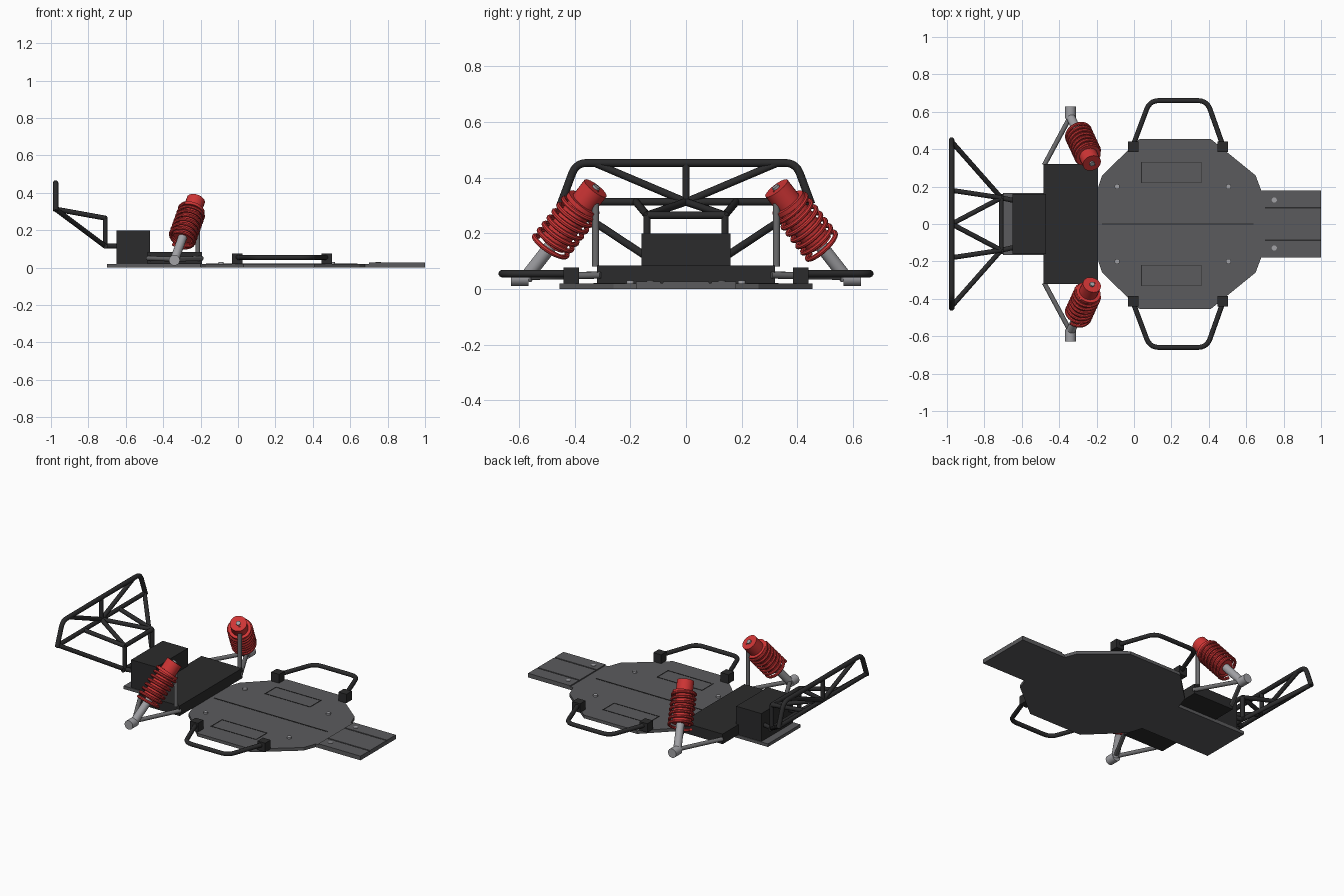
import bpy, bmesh, math
from mathutils import Vector

if "Cube" in bpy.data.objects:
    bpy.data.objects.remove(bpy.data.objects["Cube"], do_unlink=True)


def material(name, rgb):
    m = bpy.data.materials.new(name)
    m.use_nodes = True
    m.diffuse_color = (*rgb, 1)
    m.node_tree.nodes["Principled BSDF"].inputs["Base Color"].default_value = (*rgb, 1)
    return m


GREY = material("plate grey", (0.105, 0.105, 0.11))
BLACK = material("black", (0.024, 0.024, 0.025))
RED = material("red", (0.62, 0.035, 0.035))
STEEL = material("arm grey", (0.15, 0.15, 0.155))
SILVER = material("light metal", (0.36, 0.36, 0.38))


def finish(name, bm, mat, smooth=False):
    mesh = bpy.data.meshes.new(name)
    bmesh.ops.recalc_face_normals(bm, faces=bm.faces)
    bm.to_mesh(mesh)
    bm.free()
    mesh.materials.append(mat)
    ob = bpy.data.objects.new(name, mesh)
    bpy.context.collection.objects.link(ob)
    if smooth:
        bpy.ops.object.select_all(action="DESELECT")
        ob.select_set(True)
        bpy.context.view_layer.objects.active = ob
        bpy.ops.object.shade_smooth_by_angle(angle=math.radians(40))
    return ob


def box(name, lo, hi, mat):
    bm = bmesh.new()
    bmesh.ops.create_cube(bm, size=1)
    for v in bm.verts:
        v.co = [lo[i] + (v.co[i] + 0.5) * (hi[i] - lo[i]) for i in range(3)]
    return finish(name, bm, mat)


def tube(name, points, r, mat, sides=12):
    """Sweep a capped round section along a path."""
    pts = [Vector(p) for p in points]
    bm = bmesh.new()
    rings, normal = [], None
    for i, p in enumerate(pts):
        a = (p - pts[i - 1]).normalized() if i else None
        b = (pts[i + 1] - p).normalized() if i < len(pts) - 1 else None
        t = ((a or b) + (b or a)).normalized()
        if normal is None:
            normal = t.orthogonal()
        normal = (normal - t * normal.dot(t)).normalized()
        side = t.cross(normal)
        turns = [math.tau * k / sides for k in range(sides)]
        rings.append([bm.verts.new(p + r * (normal * math.cos(q) + side * math.sin(q)))
                      for q in turns])
    for r0, r1 in zip(rings, rings[1:]):
        for k in range(sides):
            n = (k + 1) % sides
            bm.faces.new((r0[k], r0[n], r1[n], r1[k]))
    bm.faces.new(rings[0])
    bm.faces.new(rings[-1])
    return finish(name, bm, mat, True)


def rounded(points, r, steps=5):
    """Round the inner corners of a path."""
    pts = [Vector(p) for p in points]
    out = [pts[0]]
    for a, p, b in zip(pts, pts[1:], pts[2:]):
        s, e = p + (a - p).normalized() * r, p + (b - p).normalized() * r
        for k in range(steps + 1):
            t = k / steps
            out.append(s * (1 - t) ** 2 + p * 2 * t * (1 - t) + e * t * t)
    return out + [pts[-1]]


# Chassis plate, half outline mirrored across y
half = [(1, .18), (.68, .18), (.65, .26), (.41, .455), (.03, .455),
        (-.17, .26), (-.19, .2), (-.2, .165), (-.7, .165)]
outline = half + [(x, -y) for x, y in reversed(half)]
bm = bmesh.new()
base = bm.faces.new([bm.verts.new((x, y, 0)) for x, y in outline])
lifted = bmesh.ops.extrude_face_region(bm, geom=[base])
for v in lifted["geom"]:
    if isinstance(v, bmesh.types.BMVert):
        v.co.z = .02
finish("chassis_plate", bm, GREY)

# Tail strips with dark slots, and the centre seam
box("tail_strip_middle", (.7, -.083, .02), (1, .083, .027), GREY)
box("centre_seam", (-.17, -.004, .02), (.64, .004, .022), BLACK)

# Gearbox and bulkhead
box("bulkhead", (-.485, -.32, .02), (-.193, .32, .085), BLACK)
box("gearbox", (-.65, -.16, .02), (-.47, .16, .2), BLACK)

for s, label in ((1, "left"), (-1, "right")):
    def at(x, y, z):
        return (x, s * y, z)

    def side_box(name, x0, x1, y0, y1, z0, z1, mat):
        ya, yb = sorted((s * y0, s * y1))
        box(f"{name}_{label}", (x0, ya, z0), (x1, yb, z1), mat)

    def bar(name, a, b, r=.0135, mat=BLACK, sides=12):
        tube(f"{name}_{label}", [at(*a), at(*b)], r, mat, sides)

    # Plate details
    side_box("tail_strip", .7, 1, .091, .18, .02, .027, GREY)
    side_box("tail_slot", .7, 1, .083, .091, .02, .022, BLACK)
    for x in (.04, .36):
        side_box("panel_edge_across", x - .002, x + .002, .218, .332, .02, .022, BLACK)
    for y in (.22, .33):
        side_box("panel_edge_along", .04, .36, y - .0015, y + .0015, .02, .022, BLACK)
    for x, y in ((.505, .2), (-.09, .2), (.75, .128)):
        bar("plate_bolt", (x, y, .02), (x, y, .03), .014, SILVER)

    # Side guard and its mounts
    tube(f"side_guard_{label}", rounded([at(-.005, .42, .055), at(.085, .66, .055),
         at(.39, .66, .055), at(.475, .42, .055)], .05), .0135, BLACK)
    for x in (-.005, .475):
        side_box("guard_mount", x - .028, x + .028, .385, .441, .02, .077, BLACK)

    # Suspension arms, hub and tower post
    bar("rear_arm", (-.34, .575, .045), (-.48, .315, .05), .013, STEEL)
    bar("front_arm", (-.34, .575, .045), (-.195, .305, .05), .013, STEEL)
    bar("wheel_hub", (-.34, .565, .04), (-.34, .628, .04), .029, SILVER, 20)
    bar("shock_post", (-.215, .325, .08), (-.215, .325, .35), .013, STEEL)

    # Shock absorber along its slanted axis
    top, low = Vector(at(-.225, .325, .362)), Vector(at(-.34, .575, .04))
    axis = low - top
    tube(f"shock_shaft_{label}", [top + axis * .5, low], .024, SILVER, 20)
    tube(f"shock_body_{label}", [top, top + axis * .62], .05, RED, 24)
    tube(f"spring_seat_{label}", [top + axis * .16, top + axis * .2], .068, RED, 24)
    tube(f"shock_bolt_{label}", [top - axis * .02, top + axis * .02], .014, SILVER)
    u = axis.orthogonal().normalized()
    w = axis.normalized().cross(u)
    coils, steps = 7, 24
    path = []
    for k in range(coils * steps + 1):
        q = math.tau * k / steps
        t = .18 + .49 * k / (coils * steps)
        path.append(top + axis * t + (u * math.cos(q) + w * math.sin(q)) * .068)
    tube(f"shock_spring_{label}", path, .009, RED, 8)

    # Rear cage bars on this side
    knee, foot = (-.71, .14, .265), (-.71, .14, .115)
    bar("cage_upper_bar", (-.975, .18, .313), knee)
    bar("cage_centre_bar", (-.975, 0, .313), knee)
    bar("cage_lower_bar", (-.975, .44, .313), foot)
    bar("cage_upright", knee, foot)
    bar("cage_stub", foot, (-.64, .125, .115))
    bar("cage_hoop_brace", (-.975, 0, .313), (-.975, .33, .453))

# Rear cage bars across the middle
hoop = [(-.975, -.45, .305), (-.975, -.395, .453), (-.975, .395, .453), (-.975, .45, .305)]
tube("cage_hoop", rounded(hoop, .04), .0145, BLACK)
for name, x, y, z in (("cage_crossbar", -.975, .45, .313),
                      ("cage_knee_crossbar", -.71, .14, .265),
                      ("cage_foot_crossbar", -.71, .16, .115)):
    tube(name, [(x, -y, z), (x, y, z)], .0135, BLACK)
tube("cage_hoop_post", [(-.975, 0, .313), (-.975, 0, .453)], .0135, BLACK)
